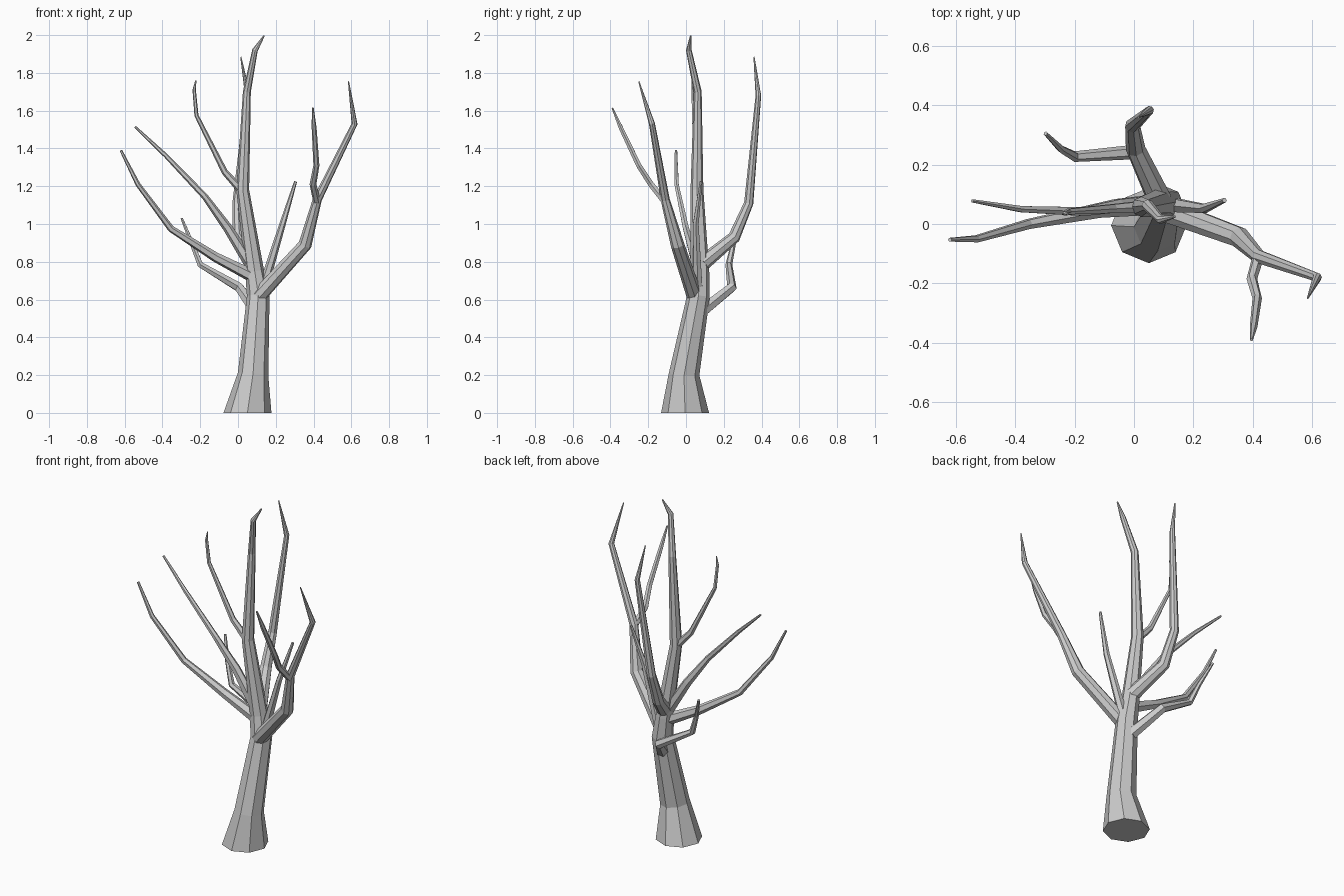
import bpy, bmesh, math
from mathutils import Vector


def limb(name, sides, stations):
    """Tapered faceted tube through (x, y, z, radius) stations."""
    pts = [Vector(s[:3]) for s in stations]
    bm = bmesh.new()
    rings = []
    side = Vector((1, 0, 0))
    for i, p in enumerate(pts):
        # ring normal: average of the neighbouring segment directions
        a = (p - pts[i - 1]).normalized() if i else Vector()
        b = (pts[i + 1] - p).normalized() if i < len(pts) - 1 else Vector()
        t = (a + b).normalized()
        if i == 0 and p.z == 0:
            t = Vector((0, 0, 1))          # trunk sits flat on the ground
        side = side - t * side.dot(t)      # carry the frame along the limb
        side.normalize()
        up = t.cross(side)
        r = stations[i][3]
        rings.append([bm.verts.new(p + r * (math.cos(k * math.tau / sides) * side
                                            + math.sin(k * math.tau / sides) * up))
                      for k in range(sides)])
    for lo, hi in zip(rings, rings[1:]):
        for k in range(sides):
            n = (k + 1) % sides
            bm.faces.new((lo[k], lo[n], hi[n], hi[k]))
    bm.faces.new(rings[0][::-1])
    bm.faces.new(rings[-1])
    me = bpy.data.meshes.new(name)
    bm.to_mesh(me)
    bm.free()
    ob = bpy.data.objects.new(name, me)
    bpy.context.collection.objects.link(ob)


# Trunk and leader
limb("trunk", 8, [(.05, -.005, 0, .127), (.08, -.01, .205, .081), (.107, .066, .62, .06),
                  (.088, .073, .75, .05), (.025, .058, 1.18, .034), (.047, .062, 1.7, .021),
                  (.09, .015, 1.92, .015), (.138, .025, 1.997, .004)])

# Heavy right branch and its forward fork
limb("right_branch", 8, [(.11, .045, .62, .042), (.355, -.045, .89, .036), (.42, -.11, 1.13, .024),
                         (.617, -.18, 1.53, .016), (.585, -.25, 1.755, .003)])
limb("right_fork", 6, [(.42, -.105, 1.11, .02), (.397, -.185, 1.21, .018), (.415, -.25, 1.31, .016),
                       (.403, -.345, 1.51, .013), (.396, -.39, 1.615, .005)])
limb("right_twig", 6, [(.12, .065, .62, .028), (.236, .052, 1.0, .017), (.305, .08, 1.225, .008)])

# Back branches
limb("back_branch", 8, [(.085, .085, .79, .042), (.005, .255, .93, .033), (-.005, .332, 1.11, .025),
                        (.052, .383, 1.68, .015), (.015, .36, 1.885, .003)])
limb("low_back_branch", 6, [(.095, .085, .54, .035), (.005, .243, .665, .027), (-.2, .227, .785, .018),
                            (-.245, .252, .9, .013), (-.298, .305, 1.03, .007)])

# Left branches, from low to high
limb("left_low_branch", 6, [(.085, .065, .72, .035), (-.12, .045, .825, .026), (-.355, 0, .975, .018),
                            (-.53, -.05, 1.21, .013), (-.62, -.053, 1.39, .007)])
limb("left_middle_branch", 6, [(.07, .07, .78, .032), (-.055, .062, .98, .025), (-.175, .042, 1.145, .017),
                               (-.38, .05, 1.36, .012), (-.545, .078, 1.515, .006)])
limb("left_high_branch", 6, [(.025, .058, 1.17, .022), (-.07, .052, 1.275, .017), (-.22, .042, 1.575, .011),
                             (-.232, .036, 1.71, .009), (-.223, .033, 1.76, .003)])
